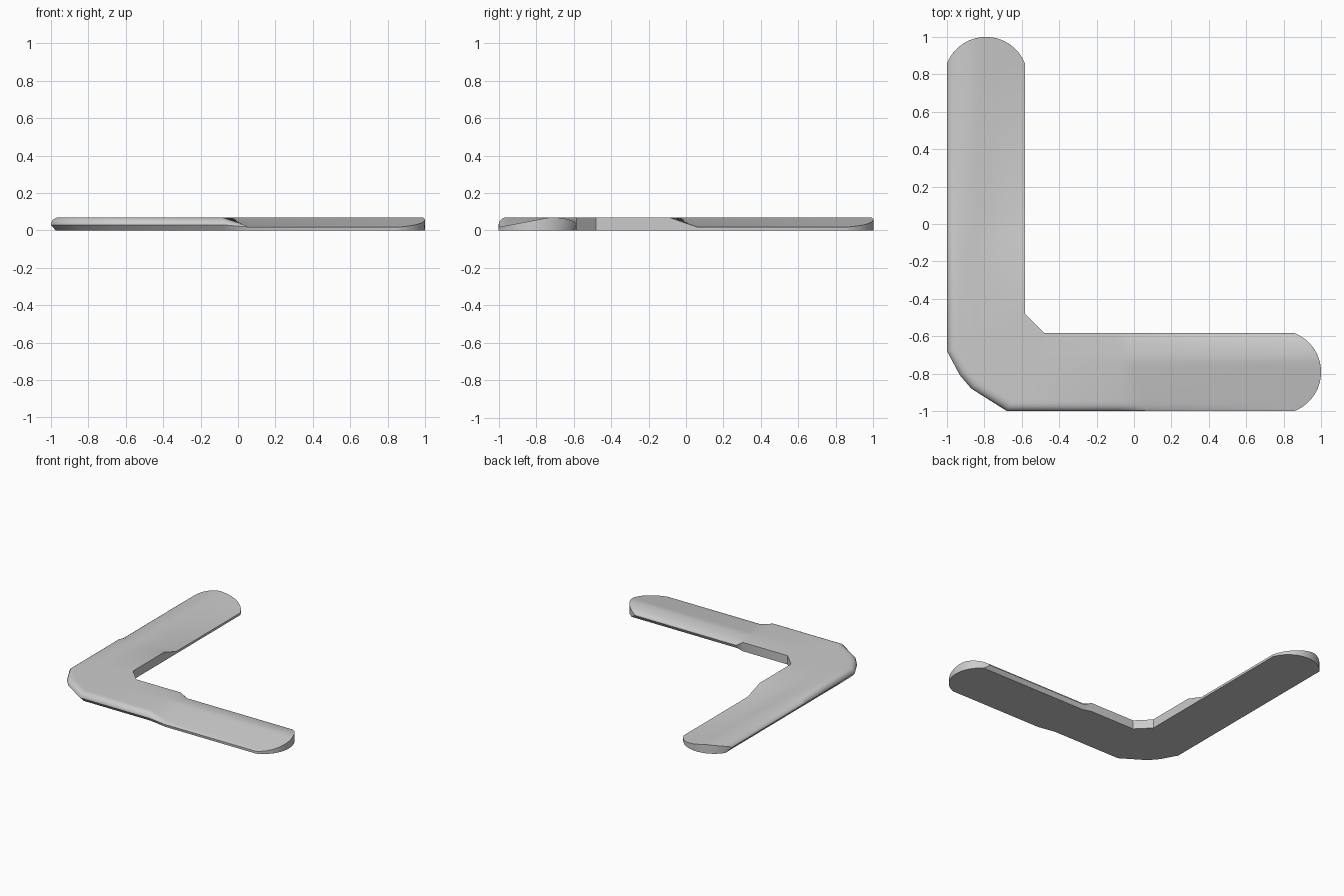
import bpy, bmesh, math

cube = bpy.data.objects.get("Cube")
if cube:
    bpy.data.objects.remove(cube)

THICK, THIN, NOSE = 0.07, 0.018, 0.03   # full height, trailing edge, widest point of the round edge
INNER, OUTER = -0.583, -1.0             # edges of each arm
N = 24
US = [(1 - math.cos(math.pi * i / N)) / 2 for i in range(N + 1)]  # 0 inner edge, 1 outer edge


def rounded(d, r):
    """Height of a rounded edge at distance d from it."""
    return NOSE + (THICK - NOSE) * math.sqrt(1 - (1 - min(d / r, 1)) ** 2)


def wing(d):
    """Wing section: round leading edge, long slope to a thin trailing edge."""
    peak = 0.34
    if d < peak:
        return rounded(d, peak)
    return THICK + (THIN - THICK) * (d - peak) / (1 - peak)


# Each section: height rule, then the inner and outer limits of the underside
ELBOW = (lambda u: rounded(1 - u, 0.1), 0.0, 0.94)
LEAD_INSIDE = (wing, 0.05, 1.0)
LEAD_OUTSIDE = (lambda u: wing(1 - u), 0.0, 0.94)


def tip(u):
    """Arc that closes the end of an arm."""
    return 0.776 + math.sqrt(0.0502 - (0.2085 * (2 * u - 1)) ** 2)


def station(inner, outer, section, swap=False, arc=False):
    """Top and bottom points across the blade; swap turns the x arm into the y arm."""
    height, lo, hi = section
    rows = []
    for us, top in ((US, True), ([lo + (hi - lo) * u for u in US], False)):
        row = []
        for u in us:
            a = tip(u) if arc else inner[0] + (outer[0] - inner[0]) * u
            b = inner[1] + (outer[1] - inner[1]) * u
            z = height(u) if top else 0.0
            row.append((b, a, z) if swap else (a, b, z))
        rows.append(row)
    return rows


def arm(section, swap, inner_start, outer_start):
    """Stations of one arm, from its tip to the elbow."""
    def cut(a_in, a_out, sec, arc=False):
        return station((a_in, INNER), (a_out, OUTER), sec, swap, arc)
    return [cut(0, 0, section, True),
            cut(tip(0), tip(1), section),
            cut(inner_start, outer_start, section),
            cut(-0.09, -0.08, ELBOW),
            cut(-0.48, -0.68, ELBOW)]


# Full run of stations: right-hand arm, elbow bend, other arm
bend = [station((-0.515, -0.548), (-0.87, -0.88), ELBOW),
        station((-0.548, -0.515), (-0.93, -0.81), ELBOW)]
stations = (arm(LEAD_INSIDE, False, -0.03, 0.06) + bend
            + arm(LEAD_OUTSIDE, True, 0.06, -0.03)[::-1])

# Skin the stations
bm = bmesh.new()
grid = [[[bm.verts.new(p) for p in row] for row in s] for s in stations]
for (t0, b0), (t1, b1) in zip(grid, grid[1:]):
    for i in range(N):
        bm.faces.new((t0[i], t0[i + 1], t1[i + 1], t1[i]))
        bm.faces.new((b0[i], b1[i], b1[i + 1], b0[i + 1]))
    for k in (0, N):
        bm.faces.new((t0[k], t1[k], b1[k], b0[k]))
for top, bottom in (grid[0], grid[-1]):
    for i in range(N):
        bm.faces.new((top[i], top[i + 1], bottom[i + 1], bottom[i]))
bmesh.ops.remove_doubles(bm, verts=bm.verts, dist=1e-5)
bmesh.ops.recalc_face_normals(bm, faces=bm.faces)
mesh = bpy.data.meshes.new("boomerang_blade")
bm.to_mesh(mesh)
bm.free()

blade = bpy.data.objects.new("boomerang_blade", mesh)
bpy.context.collection.objects.link(blade)

# Plain grey finish
grey = bpy.data.materials.new("light_grey")
grey.use_nodes = True
colour = (0.6, 0.6, 0.6, 1)
grey.diffuse_color = colour
grey.node_tree.nodes["Principled BSDF"].inputs["Base Color"].default_value = colour
mesh.materials.append(grey)

bpy.context.view_layer.objects.active = blade
blade.select_set(True)
bpy.ops.object.shade_smooth_by_angle(angle=math.radians(30))
